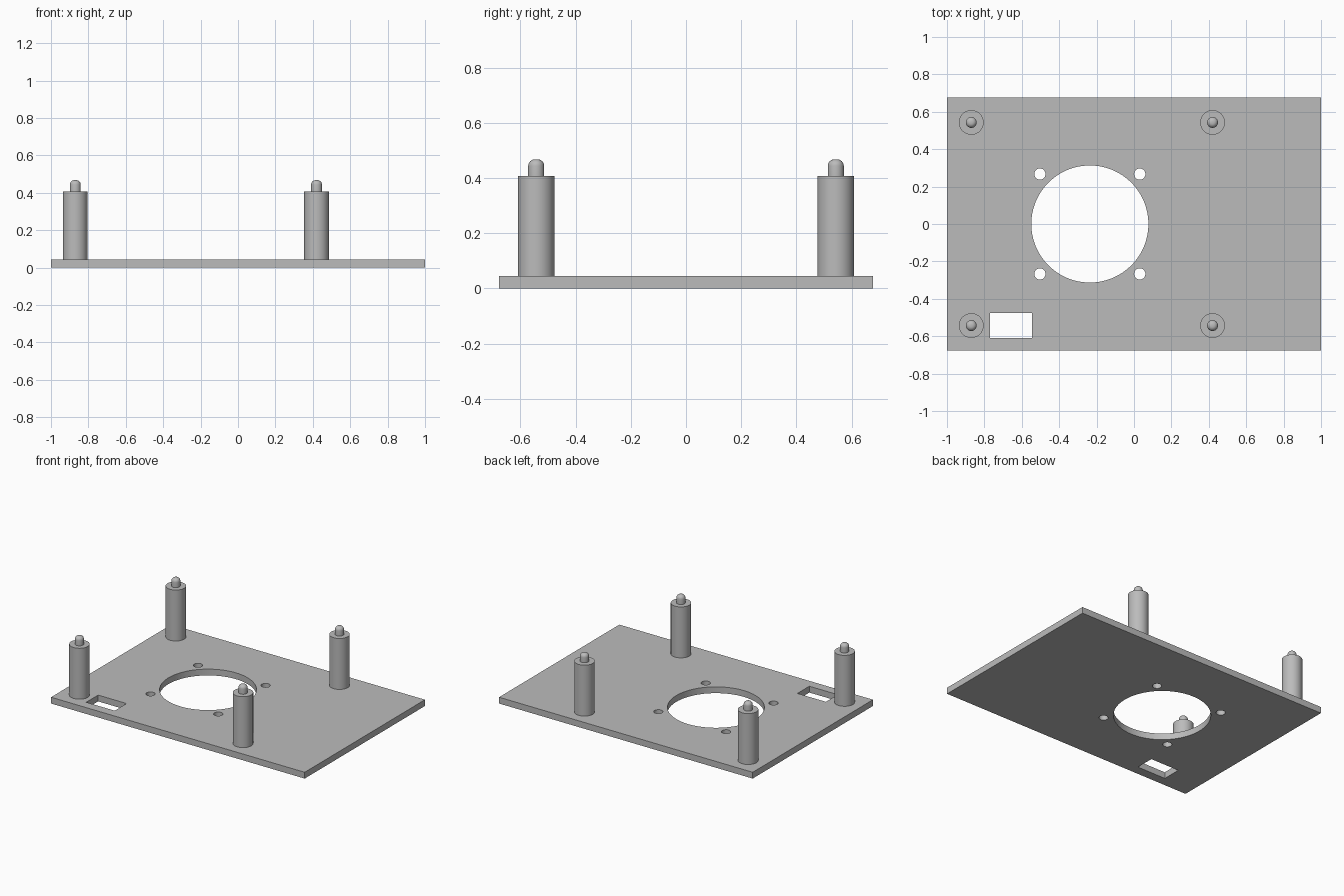
import bpy
import bmesh
from math import sin, cos, radians, pi
from mathutils import Matrix, Vector

if "Cube" in bpy.data.objects:
    bpy.data.objects.remove(bpy.data.objects["Cube"])

PLATE_TOP = 0.045
POST_TOP, PIN_TOP = 0.408, 0.468
POST_R, PIN_R, FILLET = 0.066, 0.029, 0.024
FAN_X = -0.236

grey = bpy.data.materials.new("plain grey")
grey.use_nodes = True
colour = (0.5, 0.5, 0.5, 1)
grey.diffuse_color = colour
grey.node_tree.nodes["Principled BSDF"].inputs["Base Color"].default_value = colour


def add_object(name, bm):
    bmesh.ops.recalc_face_normals(bm, faces=bm.faces)
    mesh = bpy.data.meshes.new(name)
    bm.to_mesh(mesh)
    bm.free()
    mesh.materials.append(grey)
    obj = bpy.data.objects.new(name, mesh)
    bpy.context.collection.objects.link(obj)
    return obj


def add_box(bm, x0, x1, y0, y1, z0, z1):
    size = Matrix.Diagonal((x1 - x0, y1 - y0, z1 - z0, 1))
    centre = Matrix.Translation(((x0 + x1) / 2, (y0 + y1) / 2, (z0 + z1) / 2))
    bmesh.ops.create_cube(bm, size=1, matrix=centre @ size)


def add_drill(bm, x, y, radius, sides):
    bmesh.ops.create_cone(bm, cap_ends=True, segments=sides, radius1=radius,
                          radius2=radius, depth=0.3, matrix=Matrix.Translation((x, y, 0)))


def smooth(obj):
    bpy.ops.object.select_all(action="DESELECT")
    obj.select_set(True)
    bpy.context.view_layer.objects.active = obj
    bpy.ops.object.shade_smooth_by_angle(angle=radians(35))


# Base plate
bm = bmesh.new()
add_box(bm, -1, 1, -0.677, 0.677, 0, PLATE_TOP)
plate = add_object("base_plate", bm)

# Cutter: fan opening, four screw holes and a cable slot
bm = bmesh.new()
add_drill(bm, FAN_X, 0, 0.313, 96)
for sx in (-1, 1):
    for sy in (-1, 1):
        add_drill(bm, FAN_X + sx * 0.267, sy * 0.267, 0.03, 32)
add_box(bm, -0.77, -0.545, -0.61, -0.476, -0.1, 0.2)
cutter = add_object("plate_cutter", bm)

cut = plate.modifiers.new("openings", "BOOLEAN")
cut.operation = "DIFFERENCE"
cut.solver = "EXACT"
cut.object = cutter
bpy.context.view_layer.objects.active = plate
bpy.ops.object.modifier_apply(modifier=cut.name)
bpy.data.objects.remove(cutter)
smooth(plate)

# Standoff posts: turned profile with a shoulder and a round-nosed pin
profile = [(0, PLATE_TOP), (POST_R, PLATE_TOP), (POST_R, POST_TOP), (PIN_R, POST_TOP)]
for i in range(7):
    a = i / 6 * pi / 2
    profile.append((PIN_R - FILLET + FILLET * cos(a), PIN_TOP - FILLET + FILLET * sin(a)))
profile.append((0, PIN_TOP))

for side, x in (("right", -0.87), ("left", 0.42)):
    for end, y in (("front", -0.543), ("back", 0.543)):
        bm = bmesh.new()
        verts = [bm.verts.new((r, 0, z)) for r, z in profile]
        edges = [bm.edges.new(pair) for pair in zip(verts, verts[1:])]
        bmesh.ops.spin(bm, geom=verts + edges, cent=(0, 0, 0), axis=(0, 0, 1),
                       angle=2 * pi, steps=48)
        bmesh.ops.remove_doubles(bm, verts=bm.verts, dist=0.0001)
        bmesh.ops.translate(bm, verts=bm.verts, vec=Vector((x, y, 0)))
        smooth(add_object(f"{end}_{side}_post", bm))
